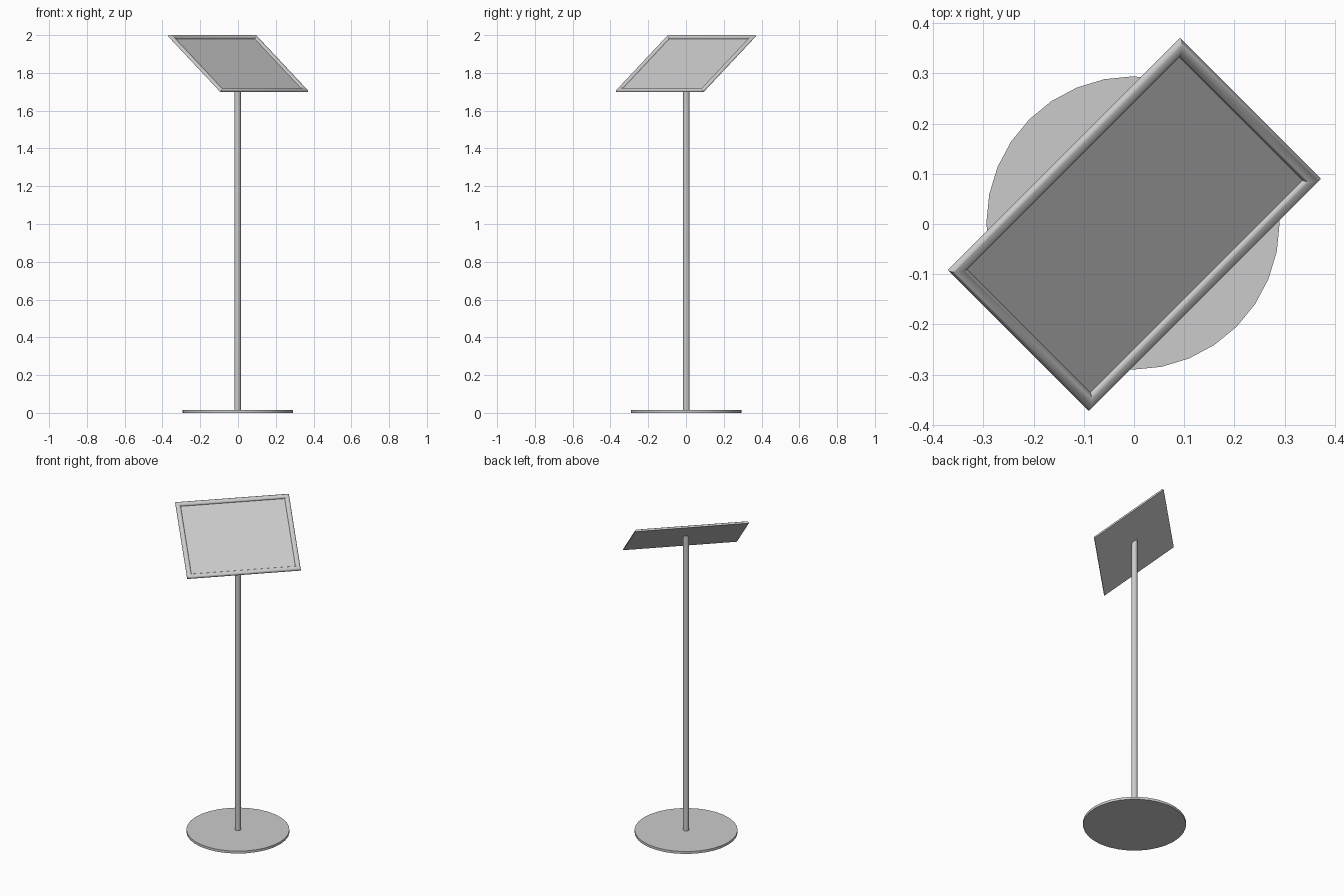
import bpy, bmesh, math
from mathutils import Vector, Matrix

if "Cube" in bpy.data.objects:
    bpy.data.objects.remove(bpy.data.objects["Cube"])

TILT = math.radians(37)
W, L = 0.327, 0.2465          # half width and half length of the sign
BOARD = 0.003                 # backing board thickness
BEAD_W, BEAD_H = 0.028, 0.011 # half-round frame moulding
AXIS = Vector((-0.002, 0.002, 0))

# Sign frame of reference: U across, V up the slope, N out of the face
c, s, q = math.cos(TILT), math.sin(TILT), math.sqrt(0.5)
U = Vector((q, q, 0))
V = Vector((-q * c, q * c, s))
N = U.cross(V)
CENTRE = Vector((-0.0005, 0.0005, 1.846))
SIGN = Matrix((U, V, N)).transposed().to_4x4()
SIGN.translation = CENTRE


def finish(name, bm, matrix=None):
    bmesh.ops.recalc_face_normals(bm, faces=bm.faces)
    me = bpy.data.meshes.new(name)
    bm.to_mesh(me)
    bm.free()
    ob = bpy.data.objects.new(name, me)
    bpy.context.collection.objects.link(ob)
    if matrix:
        ob.matrix_world = matrix
    bpy.ops.object.select_all(action='DESELECT')
    ob.select_set(True)
    bpy.context.view_layer.objects.active = ob
    bpy.ops.object.shade_smooth_by_angle(angle=math.radians(35))
    return ob


def cylinder(radius, z0, z1, sides):
    bm = bmesh.new()
    bmesh.ops.create_cone(bm, cap_ends=True, segments=sides, radius1=radius,
                          radius2=radius, depth=z1 - z0,
                          matrix=Matrix.Translation(AXIS + Vector((0, 0, (z0 + z1) / 2))))
    return bm


# Round base plate
finish("base_plate", cylinder(0.292, 0, 0.015, 32))

# Post, its top cut to the slope of the sign
bm = cylinder(0.017, 0.014, 1.8, 32)
for v in bm.verts:
    if v.co.z > 1:
        d = v.co - CENTRE
        v.co.z = CENTRE.z - (N.x * d.x + N.y * d.y) / N.z + 0.001
finish("post", bm)

# Backing board
bm = bmesh.new()
bmesh.ops.create_cube(bm, size=1, matrix=Matrix.Translation((0, 0, BOARD / 2))
                      @ Matrix.Diagonal((2 * W, 2 * L, BOARD, 1)))
finish("sign_board", bm, SIGN)

# Half-round frame with mitred corners
bm = bmesh.new()
rings = []
for i in range(13):
    a = math.pi * i / 12
    inset = BEAD_W / 2 * (1 - math.cos(a))
    z = BOARD + BEAD_H * math.sin(a)
    rings.append([bm.verts.new((x * (W - inset), y * (L - inset), z))
                  for x, y in ((-1, -1), (1, -1), (1, 1), (-1, 1))])
for r0, r1 in zip(rings, rings[1:]):
    for k in range(4):
        n = (k + 1) % 4
        bm.faces.new((r0[k], r0[n], r1[n], r1[k]))
finish("sign_frame", bm, SIGN)
